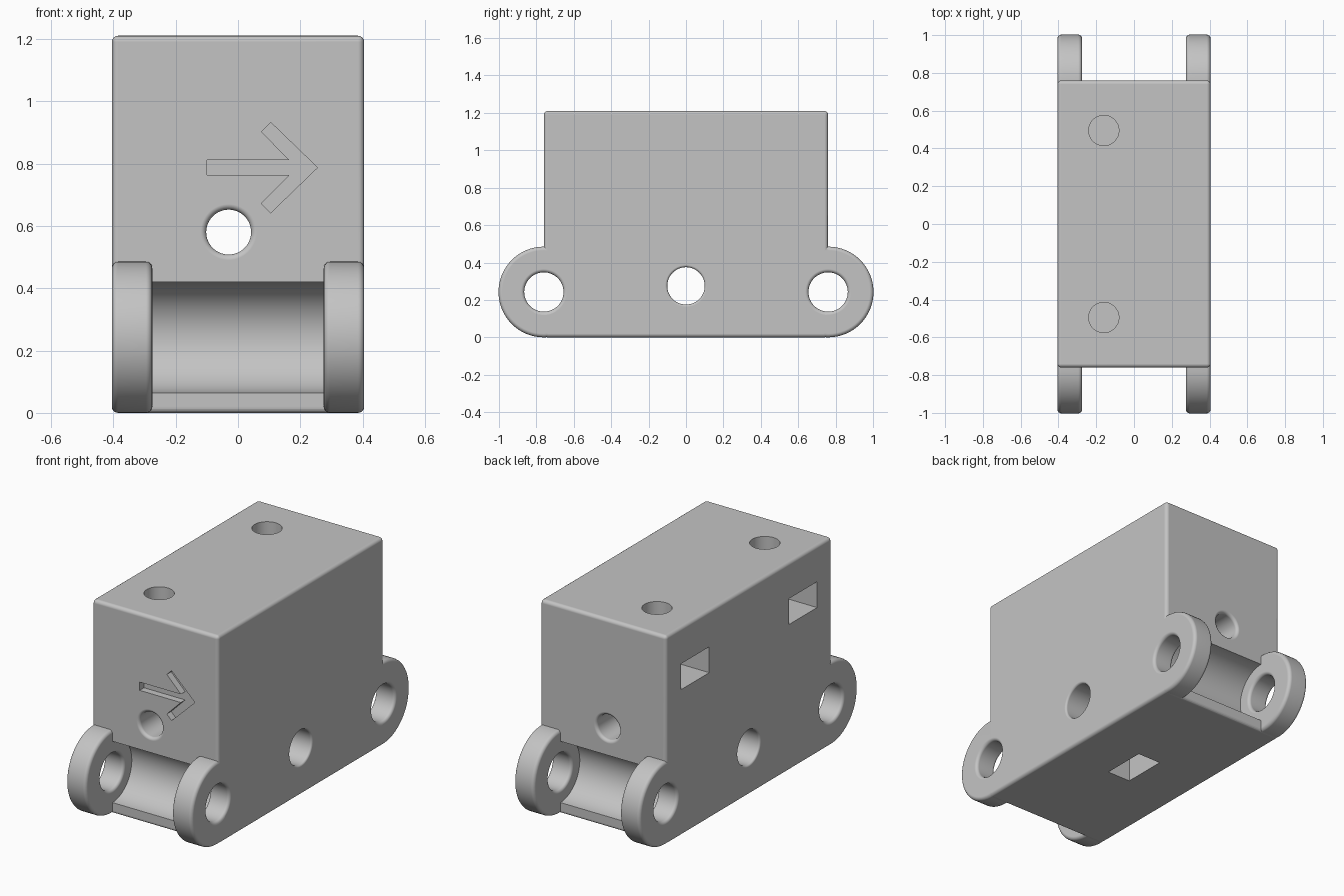
import bpy
import bmesh
from math import pi, cos, sin
from mathutils import Matrix, Vector

default = bpy.data.objects.get("Cube")
if default:
    bpy.data.objects.remove(default, do_unlink=True)

# Main dimensions
HALF_W, HALF_L, HEIGHT = 0.405, 0.76, 1.21
EAR_R, EAR_T = 0.2425, 0.13
EAR_X = HALF_W - EAR_T / 2
ROUND = 0.02
TURN = {"X": Matrix.Rotation(pi / 2, 4, "Y"),
        "Y": Matrix.Rotation(pi / 2, 4, "X"),
        "Z": Matrix.Identity(4)}

grey = bpy.data.materials.new("plain grey")
grey.use_nodes = True
grey.diffuse_color = (0.55, 0.55, 0.55, 1)
grey.node_tree.nodes["Principled BSDF"].inputs["Base Color"].default_value = (0.55, 0.55, 0.55, 1)


def finish(bm, name):
    bmesh.ops.recalc_face_normals(bm, faces=bm.faces)
    mesh = bpy.data.meshes.new(name)
    bm.to_mesh(mesh)
    bm.free()
    mesh.materials.append(grey)
    obj = bpy.data.objects.new(name, mesh)
    bpy.context.scene.collection.objects.link(obj)
    return obj


def box(name, size, centre, rounding=0):
    bm = bmesh.new()
    bmesh.ops.create_cube(bm, size=1)
    bmesh.ops.scale(bm, vec=size, verts=bm.verts)
    if rounding:
        bmesh.ops.bevel(bm, geom=bm.edges[:], offset=rounding, segments=4,
                        profile=0.5, affect="EDGES")
    bmesh.ops.translate(bm, vec=centre, verts=bm.verts)
    return finish(bm, name)


def lathe(name, profile, axis, centre, sides=64):
    """Solid of revolution from (radius, distance along axis) pairs."""
    bm = bmesh.new()
    rings = [[bm.verts.new((r * cos(2 * pi * i / sides), r * sin(2 * pi * i / sides), t))
              for i in range(sides)] for r, t in profile]
    for a, b in zip(rings, rings[1:]):
        for i in range(sides):
            j = (i + 1) % sides
            bm.faces.new((a[i], a[j], b[j], b[i]))
    bm.faces.new(rings[0])
    bm.faces.new(rings[-1])
    bmesh.ops.transform(bm, matrix=Matrix.Translation(Vector(centre)) @ TURN[axis], verts=bm.verts)
    return finish(bm, name)


def mirrored(half):
    return [(r, -t) for r, t in reversed(half)] + half


def rod(name, radius, half, axis, centre):
    return lathe(name, [(radius, -half), (radius, half)], axis, centre)


def rounded_disc(name, radius, half, axis, centre):
    arc = [(radius - ROUND + ROUND * cos(a * pi / 8), half - ROUND + ROUND * sin(a * pi / 8))
           for a in range(5)]
    return lathe(name, mirrored(arc), axis, centre)


def flared_rod(name, radius, half, axis, centre, flare=0.018):
    """Cutter for a hole with rounded rims at both ends."""
    arc = [(radius + flare - flare * cos(a * pi / 8), half - flare + flare * sin(a * pi / 8))
           for a in range(5)]
    return lathe(name, mirrored(arc + [(radius + flare, half + 0.03)]), axis, centre)


def prism(name, outline, y0, y1):
    bm = bmesh.new()
    face = bm.faces.new([bm.verts.new((x, y0, z)) for x, z in outline])
    out = bmesh.ops.extrude_face_region(bm, geom=[face])
    bmesh.ops.translate(bm, vec=(0, y1 - y0, 0),
                        verts=[v for v in out["geom"] if isinstance(v, bmesh.types.BMVert)])
    return finish(bm, name)


body = box("hinged_block", (2 * HALF_W, 2 * HALF_L, HEIGHT), (0, 0, HEIGHT / 2), ROUND)
bpy.ops.object.select_all(action="DESELECT")
body.select_set(True)
bpy.context.view_layer.objects.active = body


def combine(tool, operation="DIFFERENCE"):
    tool.hide_render = True
    mod = body.modifiers.new(tool.name, "BOOLEAN")
    mod.operation, mod.solver, mod.object = operation, "EXACT", tool
    bpy.ops.object.modifier_apply(modifier=mod.name)
    bpy.data.objects.remove(tool, do_unlink=True)


# Four rounded hinge ears
ends = [(sx, sy) for sx in (-1, 1) for sy in (-1, 1)]
for sx, sy in ends:
    combine(rounded_disc("ear", EAR_R, EAR_T / 2, "X", (sx * EAR_X, sy * HALF_L, EAR_R)), "UNION")

# Curved recess between each pair of ears
for sy in (-1, 1):
    combine(rod("recess", 0.178, HALF_W - EAR_T, "X", (0, sy * HALF_L, EAR_R)))

# Pin holes through the ears
for sx, sy in ends:
    combine(flared_rod("pin_hole", 0.105, EAR_T / 2, "X", (sx * EAR_X, sy * HALF_L, EAR_R)))

# Through holes along and across the block
combine(flared_rod("long_hole", 0.072, HALF_L, "Y", (-0.03, 0, 0.58)))
combine(flared_rod("cross_hole", 0.1, HALF_W, "X", (0, 0, 0.275), 0.012))

# Blind holes in the top, each with a nut slot from the side
for sy in (-1, 1):
    combine(rod("top_hole", 0.08, 0.25, "Z", (-0.16, sy * 0.495, 1.0)))
    combine(box("side_slot", (0.45, 0.26, 0.15), (-0.255, sy * 0.495, 0.925)))

# Nut slot in the underside
combine(box("bottom_slot", (0.15, 0.26, 0.5), (0, 0, 0.155)))

# Engraved direction arrow on the front
mid = 0.787
upper = [(-0.10, 0.024), (0.165, 0.024), (0.075, 0.115), (0.105, 0.145)]
outline = upper + [(0.255, 0)] + [(x, -z) for x, z in reversed(upper)]
combine(prism("arrow", [(x, mid + z) for x, z in outline], -HALF_L - 0.05, -HALF_L + 0.04))

# Smooth curves with flat, crisp faces
bpy.ops.object.shade_smooth_by_angle(angle=pi / 6)
normals = body.modifiers.new("flat_faces", "WEIGHTED_NORMAL")
normals.keep_sharp = True
